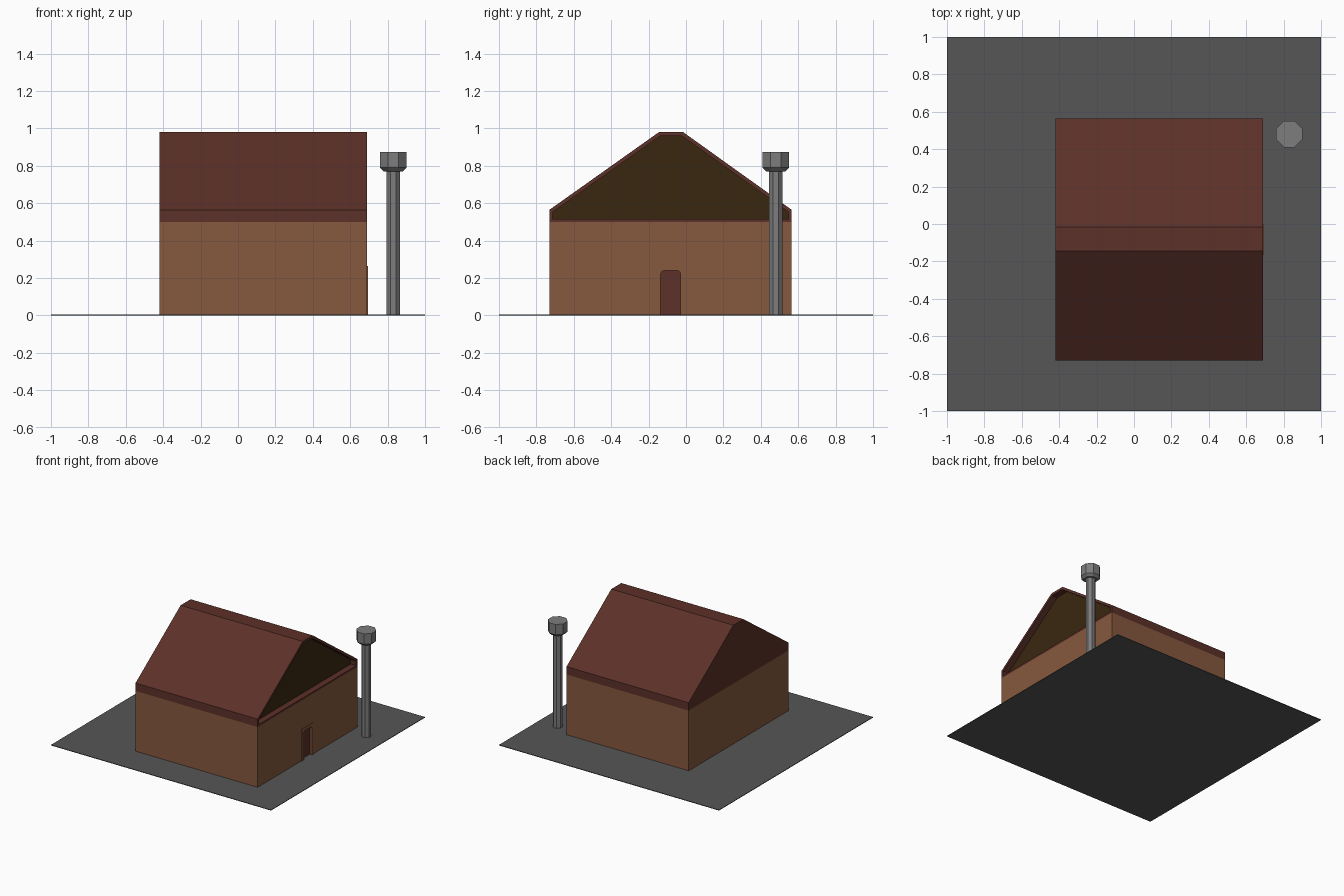
import bpy, bmesh, math

cube = bpy.data.objects.get("Cube")
if cube:
    bpy.data.objects.remove(cube, do_unlink=True)


def material(name, rgb):
    """Flat material from 0-255 display values."""
    lin = [((c / 255 + 0.055) / 1.055) ** 2.4 for c in rgb] + [1]
    m = bpy.data.materials.new(name)
    m.use_nodes = True
    m.diffuse_color = lin
    m.node_tree.nodes["Principled BSDF"].inputs["Base Color"].default_value = lin
    return m


wall_brown = material("wall brown", (134, 88, 62))
roof_red = material("roof red brown", (92, 49, 40))
gable_dark = material("dark olive", (58, 39, 17))
asphalt = material("asphalt grey", (86, 86, 86))
metal = material("metal grey", (125, 125, 125))


def finish(bm, name, *mats):
    bmesh.ops.recalc_face_normals(bm, faces=bm.faces)
    mesh = bpy.data.meshes.new(name)
    bm.to_mesh(mesh)
    bm.free()
    for m in mats:
        mesh.materials.append(m)
    ob = bpy.data.objects.new(name, mesh)
    bpy.context.scene.collection.objects.link(ob)
    return ob


def prism(profile, x0, x1):
    """Extrude a (y, z) profile along x; returns bmesh and its +x face."""
    bm = bmesh.new()
    a = [bm.verts.new((x0, y, z)) for y, z in profile]
    b = [bm.verts.new((x1, y, z)) for y, z in profile]
    bm.faces.new(a)
    end = bm.faces.new(b)
    for i in range(len(a)):
        j = (i + 1) % len(a)
        bm.faces.new((a[i], a[j], b[j], b[i]))
    bmesh.ops.recalc_face_normals(bm, faces=bm.faces)
    return bm, end


def rect(y0, y1, z0, z1):
    return [(y0, z0), (y1, z0), (y1, z1), (y0, z1)]


def arch(half, top, r, z0=0.005, mid=-0.0825):
    """Doorway outline with rounded upper corners."""
    pts = [(mid - half, z0), (mid + half, z0)]
    for k in range(10):
        side = 1 if k < 5 else -1
        a = math.radians((k if k < 5 else k - 1) * 22.5)
        pts.append((mid + side * (half - r) + r * math.cos(a), top - r + r * math.sin(a)))
    return pts


LEFT, RIGHT, FRONT, BACK = -0.42, 0.69, -0.73, 0.565
GROUND, EAVE = 0.005, 0.5

# Ground plate
finish(prism(rect(-1, 1, 0, GROUND), -1, 1)[0], "ground", asphalt)

# Walls
walls = finish(prism(rect(FRONT, BACK, GROUND, EAVE), LEFT, RIGHT)[0], "walls", wall_brown)

# Doorway: cut recess, thin surround and door panel
cutter = finish(prism(arch(0.053, 0.24, 0.02, -0.1), RIGHT - 0.02, RIGHT + 0.1)[0],
                "door_cutter", wall_brown)
cutter.hide_render = True
cutter.hide_viewport = True
surround = finish(prism(rect(-0.162, -0.003, GROUND, 0.265), RIGHT - 0.01, RIGHT + 0.004)[0],
                  "door_surround", wall_brown)
for ob in (walls, surround):
    cut = ob.modifiers.new("doorway", "BOOLEAN")
    cut.object = cutter
    cut.solver = "EXACT"
finish(prism(arch(0.053, 0.24, 0.02), RIGHT - 0.022, RIGHT - 0.017)[0], "door", roof_red)

# Roof with a recessed gable on the door side
bm, gable = prism([(FRONT, EAVE), (BACK, EAVE), (BACK, 0.565), (-0.015, 0.98),
                   (-0.145, 0.98), (FRONT, 0.565)], LEFT, RIGHT)
bmesh.ops.inset_region(bm, faces=[gable], thickness=0.022)
inner = bmesh.ops.extrude_discrete_faces(bm, faces=[gable])["faces"][0]
bmesh.ops.translate(bm, verts=inner.verts, vec=(-0.05, 0, 0))
inner.material_index = 1
finish(bm, "roof", roof_red, gable_dark)

# Chimney pipe: eight-sided shaft and flared cap, from (apothem, z) rings
rings = [(0.035, GROUND), (0.035, 0.77), (0.05, 0.77), (0.07, 0.79), (0.07, 0.875)]
bm = bmesh.new()
loops = []
for apothem, z in rings:
    r = apothem / math.cos(math.pi / 8)
    loops.append([bm.verts.new((0.83 + r * math.cos((k + 0.5) * math.pi / 4),
                                0.48 + r * math.sin((k + 0.5) * math.pi / 4), z))
                  for k in range(8)])
for lo, hi in zip(loops, loops[1:]):
    for k in range(8):
        j = (k + 1) % 8
        bm.faces.new((lo[k], lo[j], hi[j], hi[k]))
bm.faces.new(loops[0])
bm.faces.new(loops[-1])
finish(bm, "chimney_pipe", metal)
